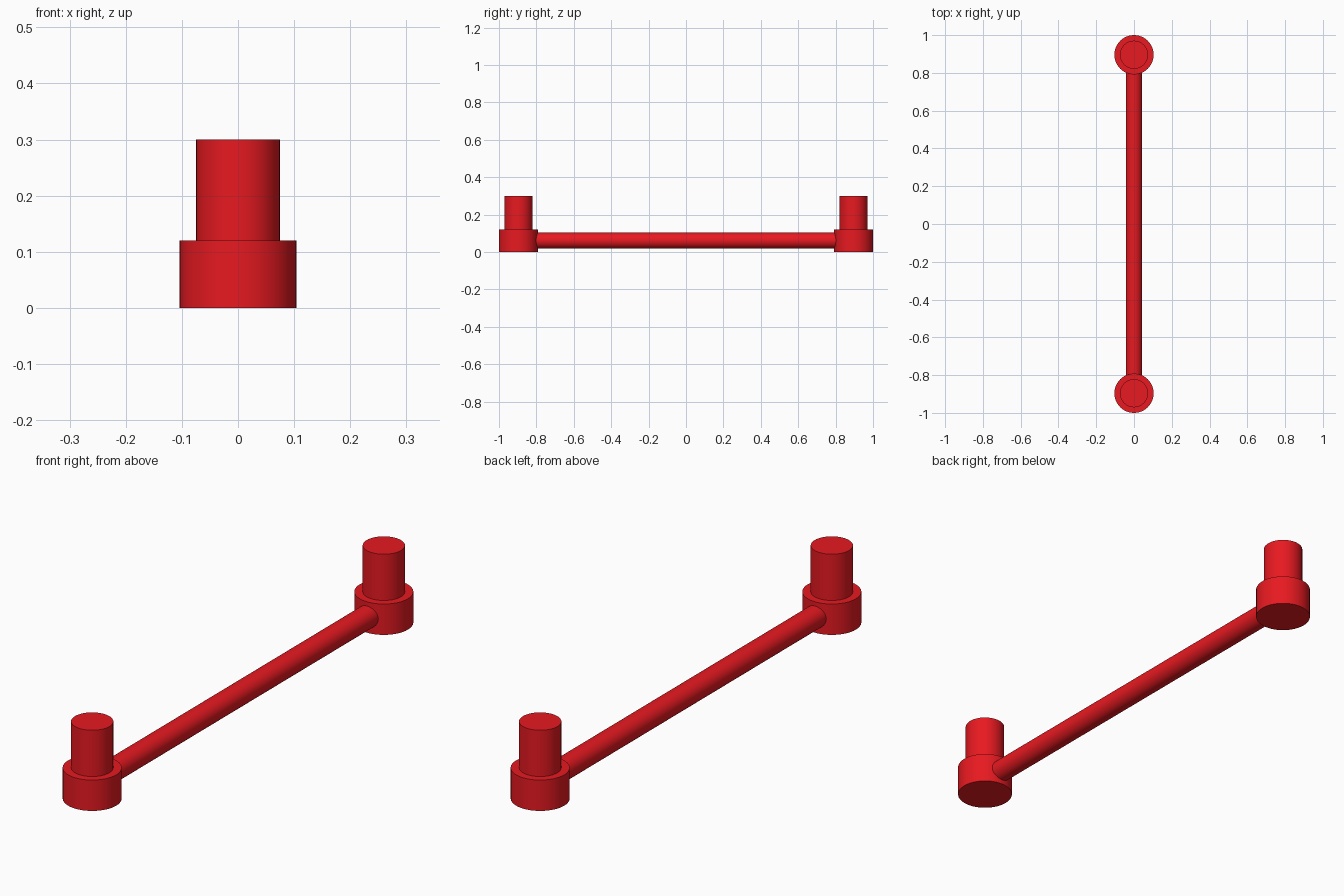
import bpy
import math

if "Cube" in bpy.data.objects:
    bpy.data.objects.remove(bpy.data.objects["Cube"])

red = bpy.data.materials.new("red")
red.diffuse_color = (0.8, 0.01, 0.015, 1)
red.use_nodes = True
red.node_tree.nodes["Principled BSDF"].inputs["Base Color"].default_value = red.diffuse_color

END_Y = 0.896      # distance of each end post from the middle
BASE_R, BASE_H = 0.104, 0.12
PIN_R, TOP = 0.0745, 0.30
ROD_R, ROD_Z = 0.0425, 0.061


def cylinder(name, radius, length, location, rotation=(0, 0, 0)):
    bpy.ops.mesh.primitive_cylinder_add(vertices=48, radius=radius, depth=length,
                                        location=location, rotation=rotation)
    obj = bpy.context.object
    obj.name = name
    obj.data.materials.append(red)
    bpy.ops.object.shade_smooth_by_angle(angle=math.radians(30))
    return obj


# End posts: wide collar with a narrower pin on top
for side, label in ((-1, "front"), (1, "back")):
    y = side * END_Y
    cylinder(label + "_collar", BASE_R, BASE_H, (0, y, BASE_H / 2))
    cylinder(label + "_pin", PIN_R, TOP - BASE_H, (0, y, (TOP + BASE_H) / 2))

# Connecting rod, running into both collars
cylinder("connecting_rod", ROD_R, 2 * (END_Y - 0.08), (0, 0, ROD_Z), (math.pi / 2, 0, 0))
